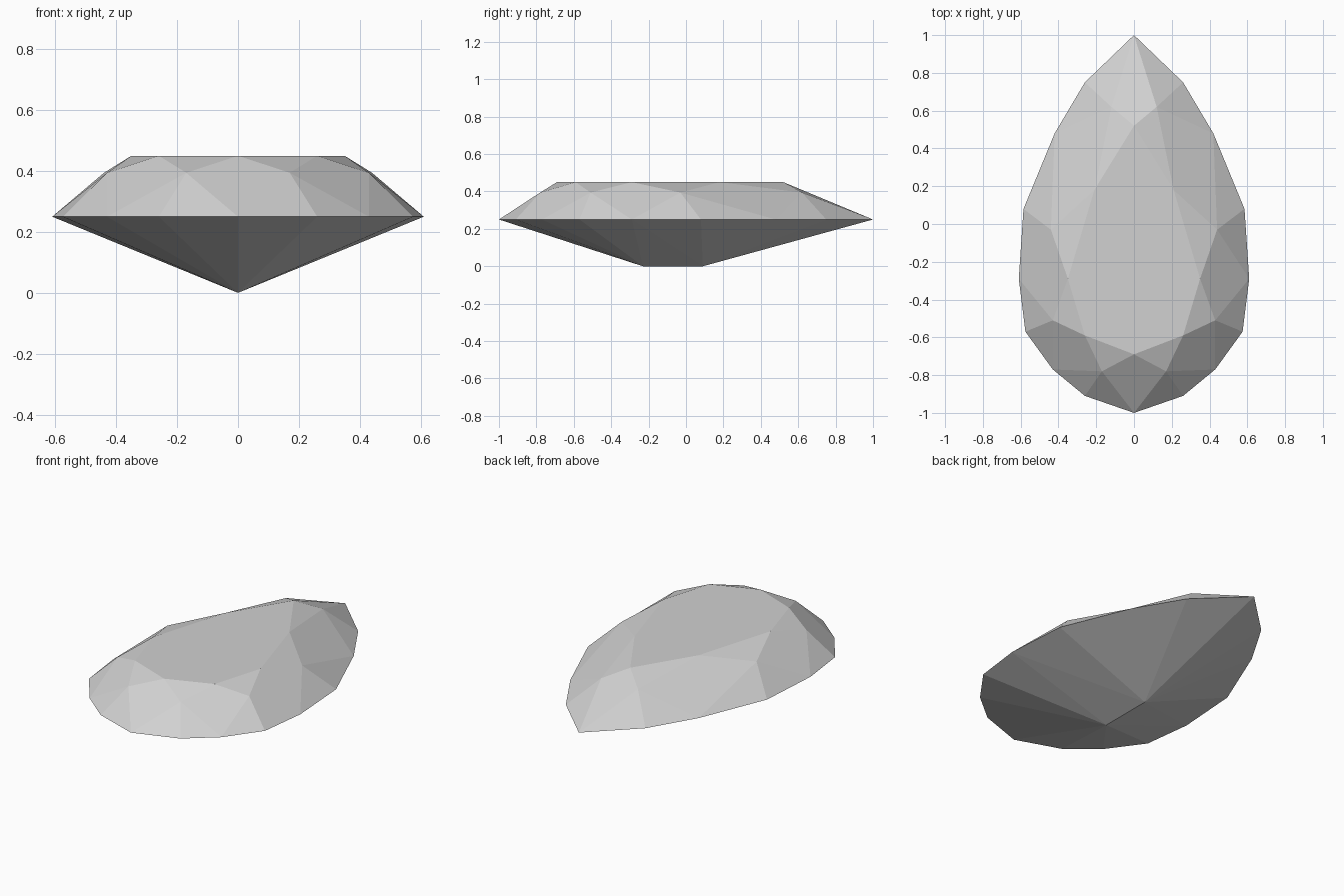
import bpy, bmesh

cube = bpy.data.objects.get("Cube")
if cube:
    bpy.data.objects.remove(cube, do_unlink=True)

GIRDLE_Z, MID_Z, TABLE_Z = 0.25, 0.394, 0.45

# Half outlines, from the pointed back to the rounded front
girdle_half = [(0, 1), (.26, .75), (.42, .48), (.585, .08), (.61, -.29),
               (.575, -.57), (.43, -.77), (.26, -.91), (0, -1)]
table_half = [(0, .52), (.21, .18), (.35, -.29), (.26, -.59), (0, -.69)]
mid_half = [(.12, .62), (.44, -.03), (.43, -.51), (.17, -.78)]

# One grey for the whole stone
grey = bpy.data.materials.new("stone grey")
grey.use_nodes = True
colour = (0.64, 0.64, 0.64, 1)
grey.diffuse_color = colour
grey.node_tree.nodes["Principled BSDF"].inputs["Base Color"].default_value = colour


def ring(bm, half, z, shared_ends):
    """Mirror a half outline into a closed ring of vertices."""
    rest = half[1:-1] if shared_ends else half
    points = half + [(-x, y) for x, y in reversed(rest)]
    return [bm.verts.new((x, y, z)) for x, y in points]


bm = bmesh.new()
girdle = ring(bm, girdle_half, GIRDLE_Z, True)
table = ring(bm, table_half, TABLE_Z, True)
mids = ring(bm, mid_half, MID_Z, False)

# Crown: flat table, then star, kite and upper girdle facets
bm.faces.new(table)
count = len(table)
for i in range(count):
    after = (i + 1) % count
    g = [girdle[(2 * i + k) % len(girdle)] for k in range(3)]
    bm.faces.new((table[i], mids[i], table[after]))
    bm.faces.new((table[i], mids[i - 1], g[0], mids[i]))
    bm.faces.new((g[0], g[1], mids[i]))
    bm.faces.new((g[1], g[2], mids[i]))

# Pavilion: facets fan out from the two ends of the keel
keel_front = bm.verts.new((0, -.23, 0))
keel_back = bm.verts.new((0, .09, 0))
for i, corner in enumerate(girdle):
    following = girdle[(i + 1) % len(girdle)]
    near_front = corner.co.y + following.co.y < -0.6
    bm.faces.new((corner, following, keel_front if near_front else keel_back))
widest = len(girdle_half) // 2
for corner in (girdle[widest], girdle[-widest]):
    bm.faces.new((corner, keel_front, keel_back))

bmesh.ops.recalc_face_normals(bm, faces=bm.faces[:])
mesh = bpy.data.meshes.new("gemstone")
bm.to_mesh(mesh)
bm.free()
mesh.materials.append(grey)
gem = bpy.data.objects.new("gemstone", mesh)
bpy.context.collection.objects.link(gem)
